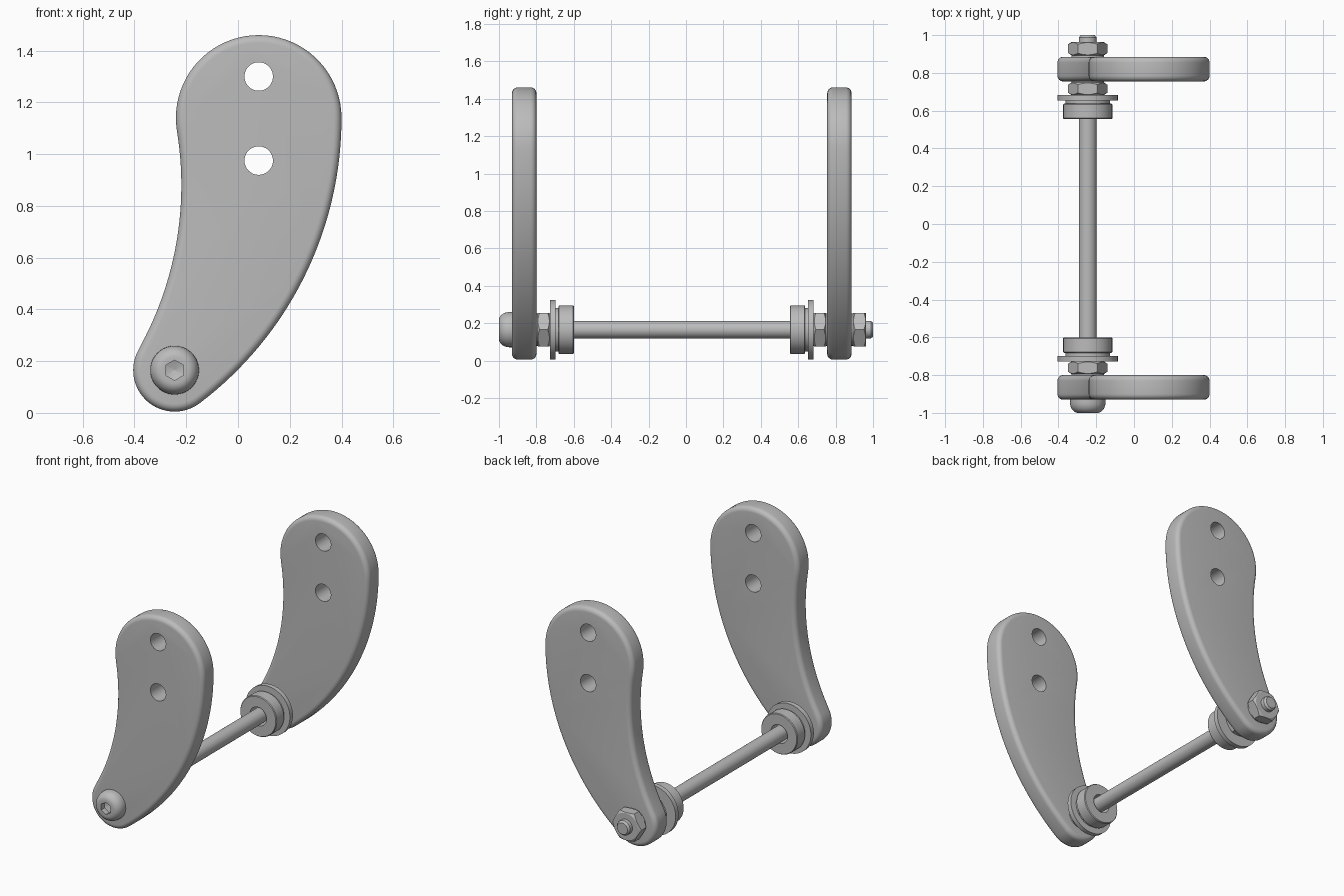
import bpy, bmesh
from math import sin, cos, pi, atan2, radians
from mathutils import Vector

cube = bpy.data.objects.get("Cube")
if cube:
    bpy.data.objects.remove(cube, do_unlink=True)

steel = bpy.data.materials.new("grey metal")
steel.use_nodes = True
GREY = (0.5, 0.5, 0.5, 1)
steel.diffuse_color = GREY
steel.node_tree.nodes["Principled BSDF"].inputs["Base Color"].default_value = GREY

AXIS = Vector((-0.245, 0.165))   # x, z of the rod and the lower plate end
TOP = Vector((0.08, 1.14))       # x, z of the upper plate end


def loft(name, rings, tube=False):
    """Skin matching rings of points; cap the ends, or close them into a tube."""
    bm = bmesh.new()
    rows = [[bm.verts.new(p) for p in ring] for ring in rings]
    pairs = list(zip(rows, rows[1:]))
    if tube:
        pairs.append((rows[-1], rows[0]))
    else:
        bm.faces.new(rows[0])
        bm.faces.new(rows[-1])
    n = len(rows[0])
    for a, b in pairs:
        for i in range(n):
            j = (i + 1) % n
            bm.faces.new((a[i], a[j], b[j], b[i]))
    bmesh.ops.recalc_face_normals(bm, faces=bm.faces)
    mesh = bpy.data.meshes.new(name)
    bm.to_mesh(mesh)
    bm.free()
    mesh.materials.append(steel)
    obj = bpy.data.objects.new(name, mesh)
    bpy.context.scene.collection.objects.link(obj)
    return obj


def lathe(name, profile, sides=64, turn=0.0, centre=AXIS, tube=False):
    """Turn (radius, y) pairs around a line along y."""
    angles = [turn + 2 * pi * i / sides for i in range(sides)]
    return loft(name, [[(centre.x + r * cos(a), y, centre.y + r * sin(a))
                        for a in angles] for r, y in profile], tube)


def combine(obj, tool, operation):
    """Apply a boolean and discard the tool."""
    tool.hide_render = True
    mod = obj.modifiers.new("cut", "BOOLEAN")
    mod.operation, mod.object, mod.solver = operation, tool, "EXACT"
    deps = bpy.context.evaluated_depsgraph_get()
    mesh = bpy.data.meshes.new_from_object(obj.evaluated_get(deps))
    obj.modifiers.clear()
    obj.data = mesh
    bpy.data.objects.remove(tool, do_unlink=True)


def finish(obj, angle=28):
    obj.data.polygons.foreach_set("use_smooth", [True] * len(obj.data.polygons))
    obj.data.set_sharp_from_angle(angle=radians(angle))


def arc(c, r, a0, a1, n):
    return [c + r * Vector((cos(a), sin(a)))
            for a in (a0 + (a1 - a0) * i / n for i in range(n))]


def outline(inset):
    """Plate outline from four tangent arcs, offset inward."""
    right, right_r = Vector((-0.983, 1.14)), 1.383
    left, left_r = Vector((-1.519, 0.88)), 1.3
    heading = lambda a, b: atan2(b.y - a.y, b.x - a.x)
    low = heading(right, AXIS)
    return (arc(right, right_r - inset, low, 0, 32)
            + arc(TOP, 0.32 - inset, 0, heading(TOP, left) + 2 * pi, 40)
            + arc(left, left_r + inset, heading(left, TOP), heading(left, AXIS), 28)
            + arc(AXIS, 0.16 - inset, heading(AXIS, left), low + 2 * pi, 32))


def plate(name, y0, y1, fillet=0.03, steps=6):
    quarter = [i * pi / 2 / steps for i in range(steps + 1)]
    levels = [(fillet * (1 - sin(a)), y0 + fillet * (1 - cos(a))) for a in quarter]
    levels += [(d, y0 + y1 - y) for d, y in reversed(levels)]
    obj = loft(name, [[(p.x, y, p.y) for p in outline(d)] for d, y in levels])
    for z in (1.3, 0.975):
        hole = lathe("hole_cutter", [(0.055, y0 - 0.1), (0.055, y1 + 0.1)], 48,
                     centre=Vector((TOP.x, z)))
        combine(obj, hole, "DIFFERENCE")
    finish(obj)


def nut(name, y0, y1):
    """Hexagon with corners trimmed by a chamfered disc."""
    obj = lathe(name, [(0.104, y0), (0.104, y1)], 6)
    disc = lathe("nut_trim", [(0.086, y0), (0.106, y0 + 0.013),
                              (0.106, y1 - 0.013), (0.086, y1)])
    combine(obj, disc, "INTERSECT")
    finish(obj, 20)


# Side plates
plate("front_plate", -0.93, -0.80)
plate("back_plate", 0.755, 0.885)

# Long rod with chamfered tip
finish(lathe("rod", [(0.047, -0.94), (0.047, 0.988), (0.037, 1.0)]))

# Domed bolt head with hexagonal socket
dome = [(0.05 + 0.044 * sin(a), -0.945 - 0.055 * cos(a))
        for a in (i * pi / 16 for i in range(9))]
head = lathe("bolt_head", dome + [(0.094, -0.925)])
socket = lathe("socket_cutter", [(0.039, -1.02), (0.039, -0.965), (0.001, -0.95)],
               6, pi / 6)
combine(head, socket, "DIFFERENCE")
finish(head)

# Nuts, washers and rollers on the rod
nut("outer_nut", 0.893, 0.963)
finish(lathe("outer_nut_collar", [(0.086, 0.88), (0.086, 0.9)]))
for side, face, d in (("front", -0.80, 1), ("back", 0.755, -1)):
    at = lambda t: face + d * t
    nut(side + "_inner_nut", *sorted((at(0.006), at(0.072))))
    finish(lathe(side + "_nut_collar", [(0.086, at(-0.005)), (0.086, at(0.01))]))
    finish(lathe(side + "_washer", [(0.159, at(0.072)), (0.159, at(0.102))]))
    finish(lathe(side + "_roller",
                 [(0.06, at(0.1)), (0.117, at(0.1)), (0.117, at(0.118)),
                  (0.126, at(0.118)), (0.13, at(0.122)), (0.13, at(0.195)),
                  (0.126, at(0.2)), (0.06, at(0.2))], tube=True))
